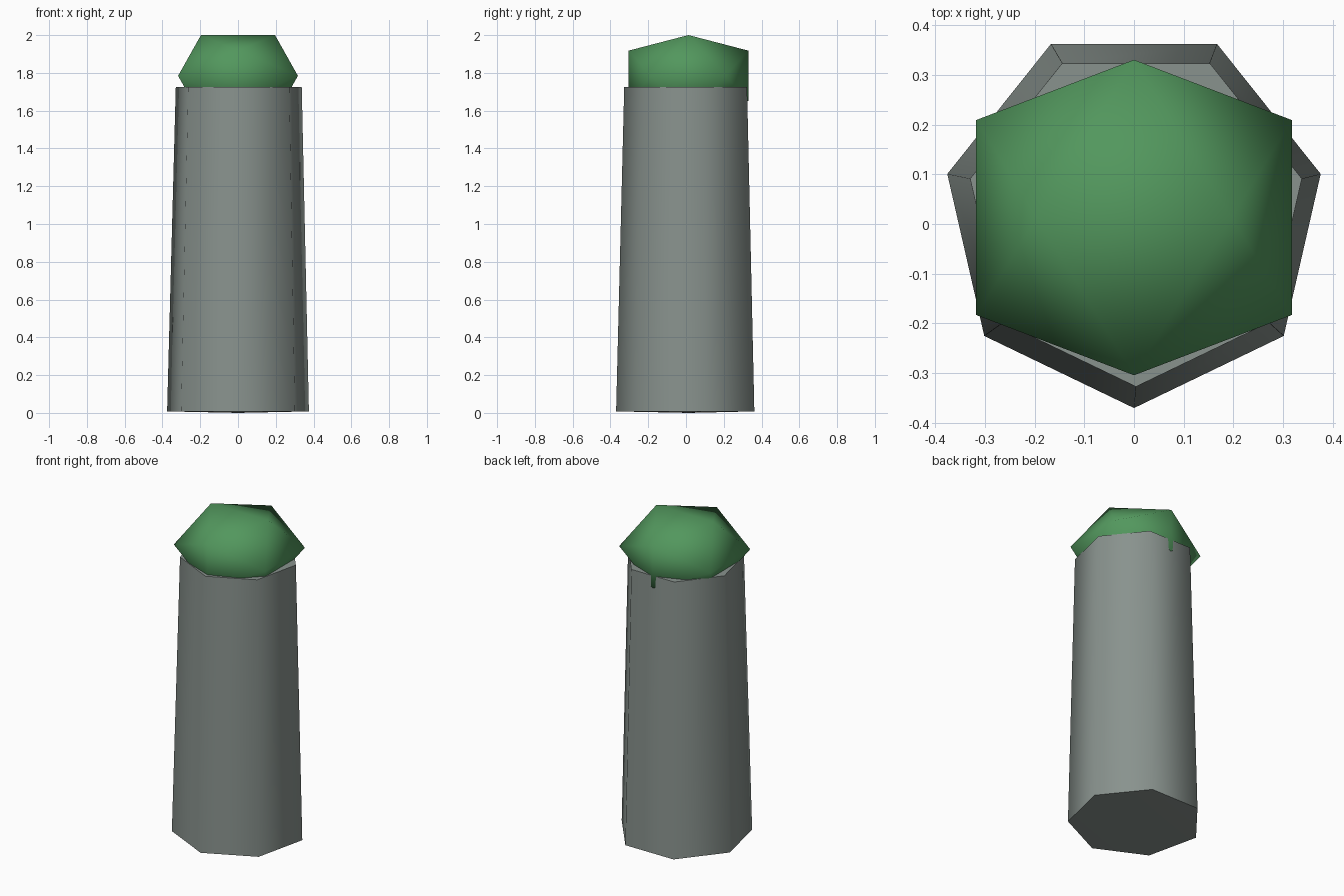
import bpy, bmesh, math
from mathutils import Vector

if "Cube" in bpy.data.objects:
    bpy.data.objects.remove(bpy.data.objects["Cube"])


def material(name, rgb):
    m = bpy.data.materials.new(name)
    m.diffuse_color = (*rgb, 1.0)
    m.use_nodes = True
    m.node_tree.nodes["Principled BSDF"].inputs["Base Color"].default_value = m.diffuse_color
    return m


def finish(bm, name, mat, angle):
    bmesh.ops.recalc_face_normals(bm, faces=bm.faces)
    mesh = bpy.data.meshes.new(name)
    bm.to_mesh(mesh)
    bm.free()
    mesh.materials.append(mat)
    ob = bpy.data.objects.new(name, mesh)
    bpy.context.collection.objects.link(ob)
    bpy.ops.object.select_all(action='DESELECT')
    ob.select_set(True)
    bpy.context.view_layer.objects.active = ob
    bpy.ops.object.shade_smooth_by_angle(angle=math.radians(angle))
    return ob


grey = material("stone grey", (0.25, 0.29, 0.27))
green = material("leaf green", (0.085, 0.31, 0.11))

# Column: tapered seven-sided prism, one corner to the front
SIDES = 7
bm = bmesh.new()
rings = []
for r, cx, z in ((0.385, 0.0, 0.008), (0.342, 0.004, 1.726)):
    ring = []
    for k in range(SIDES):
        a = -math.pi / 2 + k * math.tau / SIDES
        ring.append(bm.verts.new((cx + r * math.cos(a), 0.015 + r * math.sin(a), z)))
    rings.append(ring)
low, high = rings
base = bm.verts.new((0, 0.015, 0))  # slightly domed underside
for k in range(SIDES):
    n = (k + 1) % SIDES
    bm.faces.new((low[k], low[n], high[n], high[k]))
    bm.faces.new((base, low[n], low[k]))
bm.faces.new(high)
finish(bm, "column", grey, 60)

# Bush: flattened icosahedron lying with an edge on top, sunk into the column
PHI = (1 + math.sqrt(5)) / 2
S = 0.196
bm = bmesh.new()
for a in (-1, 1):
    for b in (-PHI, PHI):
        for p in ((a, 0, b), (0, b, a), (b, a, 0)):
            v = Vector(p) * S
            bm.verts.new((v.x, v.y + 0.013, v.z * 0.68 + 1.7845))
bmesh.ops.convex_hull(bm, input=bm.verts)
finish(bm, "bush", green, 80)
